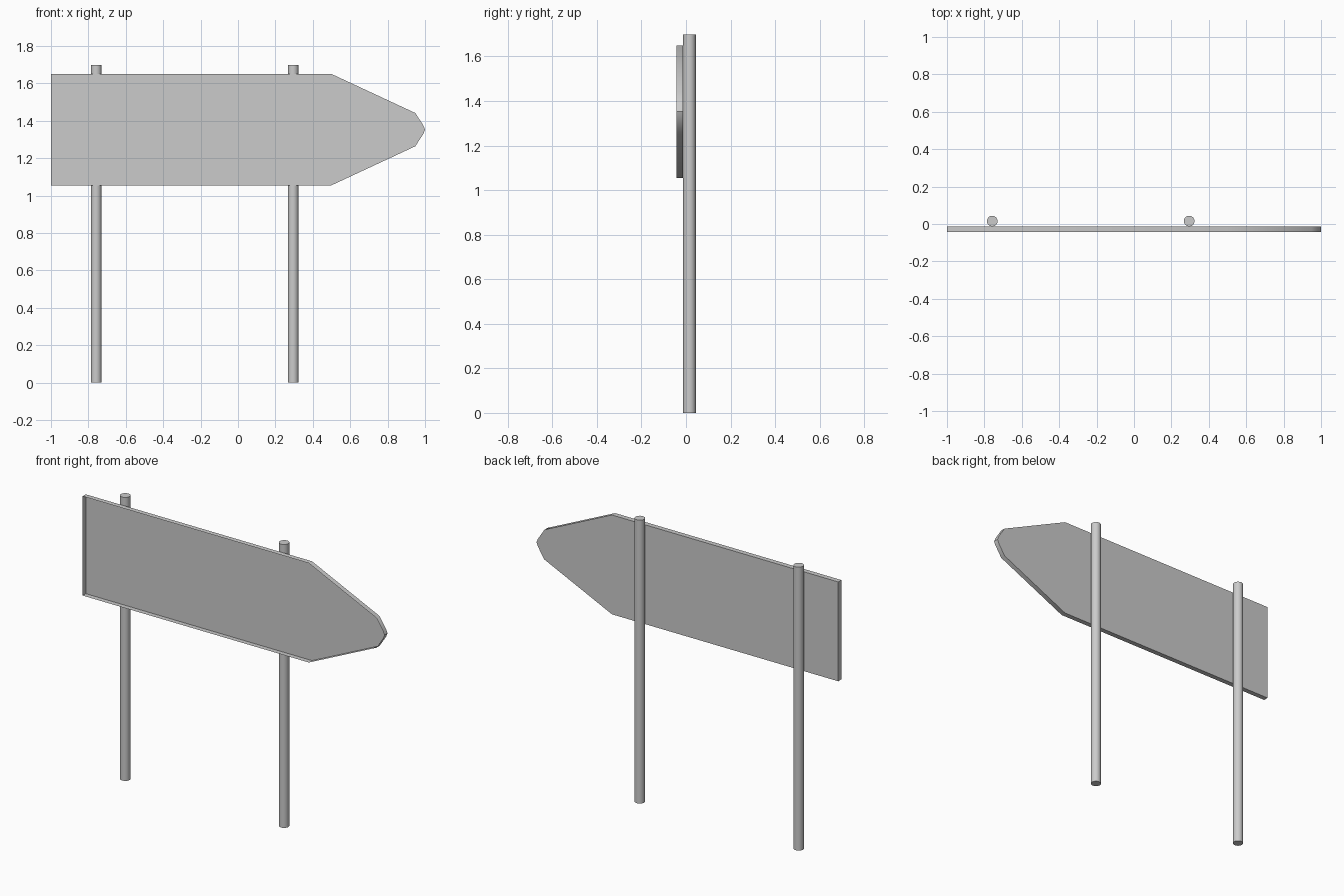
import bpy, bmesh

if "Cube" in bpy.data.objects:
    bpy.data.objects.remove(bpy.data.objects["Cube"])

MID_Z = 1.3525            # height of the arrow's centre line
BACK_Y, FRONT_Y = -0.013, -0.043
POST_R, POST_H = 0.0285, 1.698


def finish(name, bm, angle):
    mesh = bpy.data.meshes.new(name)
    bm.to_mesh(mesh)
    bm.free()
    obj = bpy.data.objects.new(name, mesh)
    bpy.context.collection.objects.link(obj)
    bpy.ops.object.select_all(action='DESELECT')
    obj.select_set(True)
    bpy.context.view_layer.objects.active = obj
    bpy.ops.object.shade_smooth_by_angle(angle=angle)
    return obj


# Arrow board: flat back sheet with a thin folded rim, open to the front
upper = [(-1.0, 0.2975), (0.5, 0.2975), (0.948, 0.089), (0.992, 0.021)]
outline = upper + [(1.0, 0.0)] + [(x, -h) for x, h in reversed(upper)]
bm = bmesh.new()
back = [bm.verts.new((x, BACK_Y, MID_Z + h)) for x, h in outline]
front = [bm.verts.new((x, FRONT_Y, MID_Z + h)) for x, h in outline]
bm.faces.new(back)
for i in range(len(outline)):
    j = (i + 1) % len(outline)
    bm.faces.new((back[j], back[i], front[i], front[j]))
bm.normal_update()
if bm.faces[:][0].normal.y < 0:      # back sheet faces +y
    bmesh.ops.reverse_faces(bm, faces=bm.faces[:])
finish("arrow_board", bm, 0.6)

# Two round posts behind the board
for name, x in (("left_post", -0.758), ("right_post", 0.295)):
    bm = bmesh.new()
    bmesh.ops.create_cone(bm, cap_ends=True, segments=24, radius1=POST_R,
                          radius2=POST_R, depth=POST_H)
    bmesh.ops.translate(bm, verts=bm.verts, vec=(x, BACK_Y + POST_R, POST_H / 2))
    finish(name, bm, 0.6)
